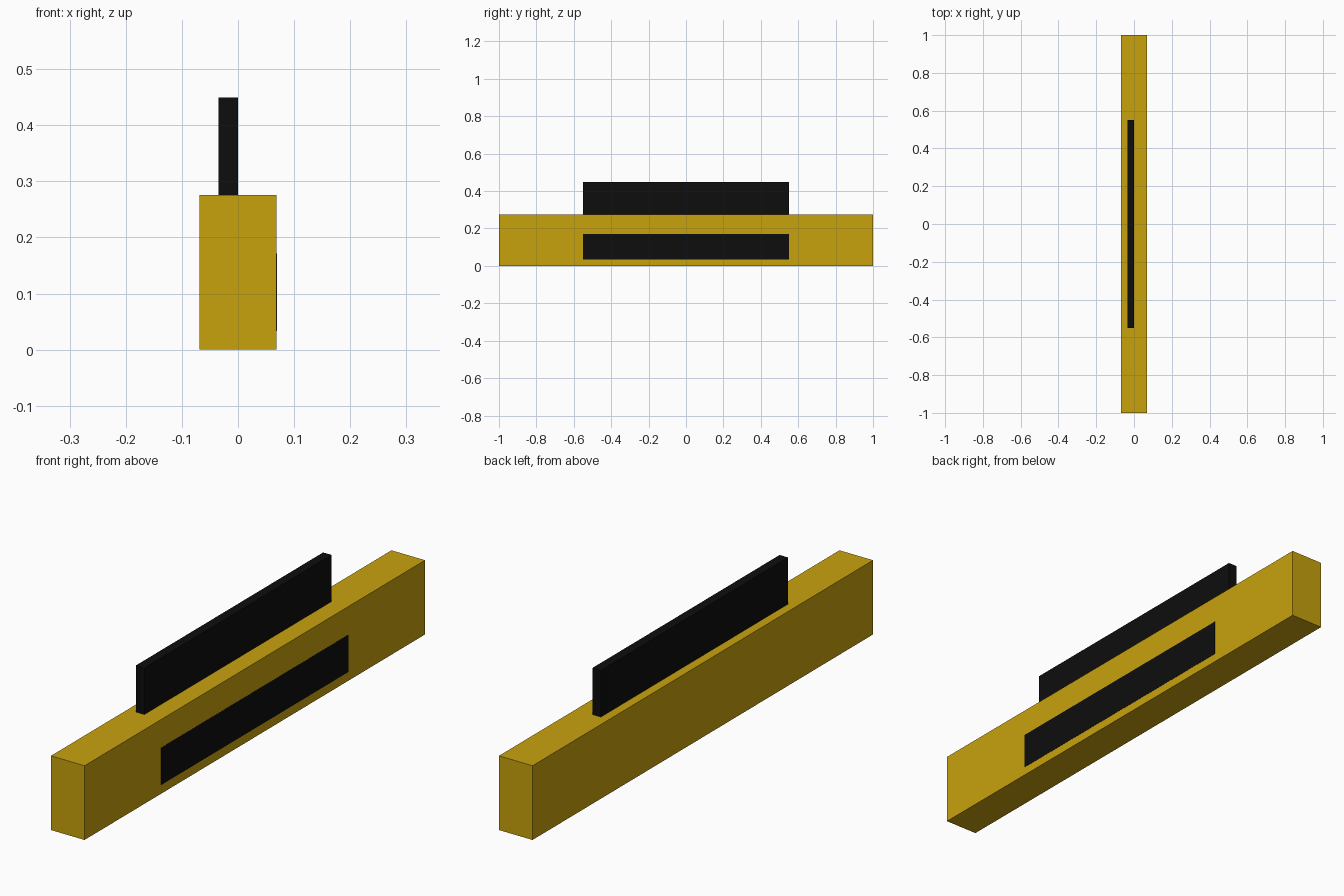
import bpy

if "Cube" in bpy.data.objects:
    bpy.data.objects.remove(bpy.data.objects["Cube"])


def make_material(name, color):
    mat = bpy.data.materials.new(name)
    mat.diffuse_color = (*color, 1.0)
    mat.use_nodes = True
    mat.node_tree.nodes["Principled BSDF"].inputs["Base Color"].default_value = mat.diffuse_color
    return mat


def box(name, low, high, mat):
    """Axis-aligned box between two opposite corners."""
    center = [(a + b) / 2 for a, b in zip(low, high)]
    bpy.ops.mesh.primitive_cube_add(size=1, location=center)
    obj = bpy.context.object
    obj.name = name
    obj.scale = [b - a for a, b in zip(low, high)]
    bpy.ops.object.transform_apply(location=False, rotation=False, scale=True)
    obj.data.materials.append(mat)
    return obj


gold = make_material("gold", (0.58, 0.36, 0.004))
black = make_material("black", (0.004, 0.004, 0.004))

# Long beam
box("beam", (-0.069, -1.0, 0.0), (0.069, 1.0, 0.276), gold)

# Upright fin along the top, left of the centre line
box("top_fin", (-0.035, -0.55, 0.276), (0.0, 0.55, 0.449), black)

# Thin plate on the right side only
box("side_panel", (0.068, -0.55, 0.033), (0.0698, 0.55, 0.171), black)
